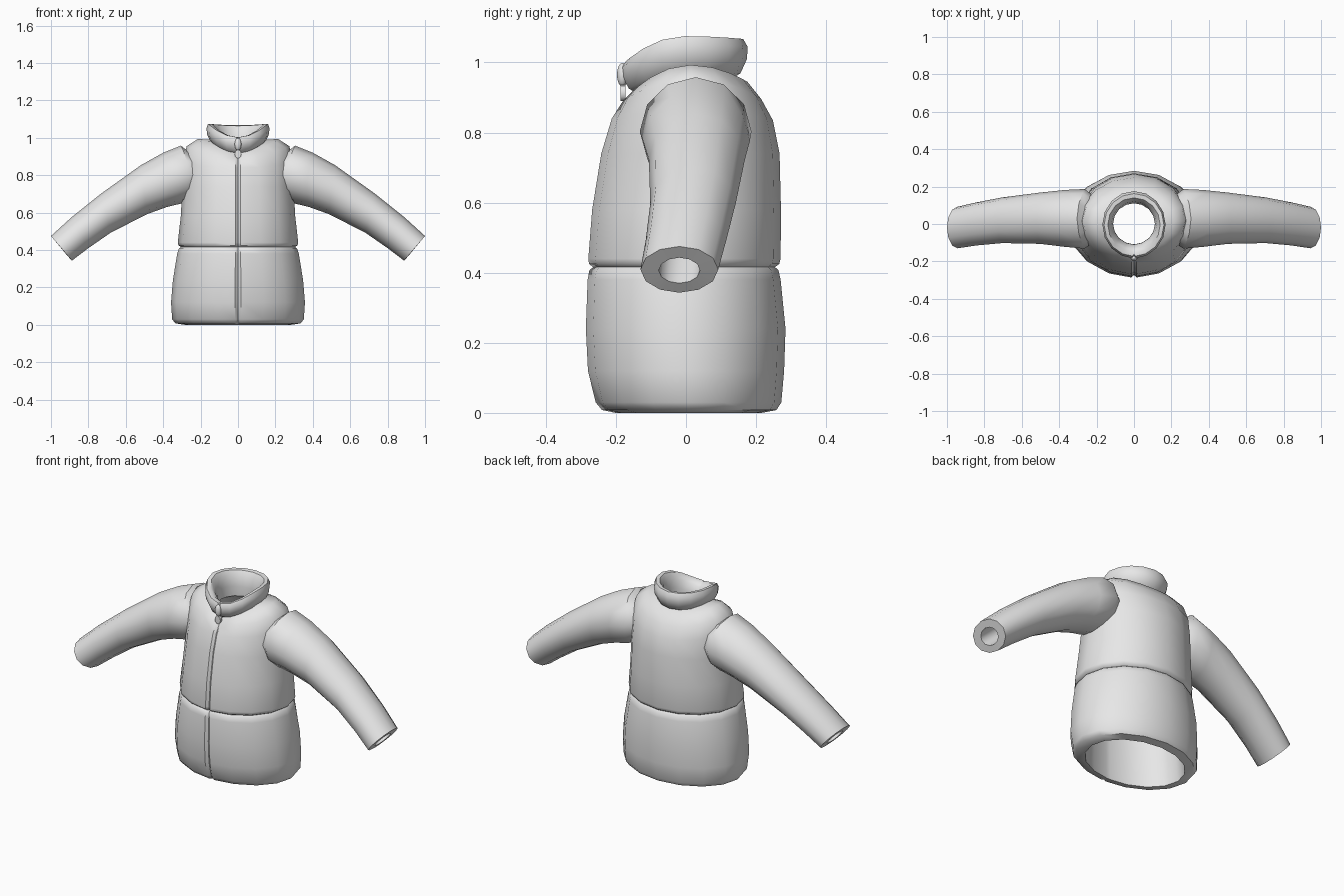
import bpy, bmesh, math
from mathutils import Vector, Matrix

cube = bpy.data.objects.get("Cube")
if cube:
    bpy.data.objects.remove(cube, do_unlink=True)

cloth = bpy.data.materials.new("plain_grey")
cloth.use_nodes = True
GREY = (0.8, 0.8, 0.8, 1)
cloth.diffuse_color = GREY
cloth.node_tree.nodes["Principled BSDF"].inputs["Base Color"].default_value = GREY


def finish(bm, name, angle=45):
    bmesh.ops.recalc_face_normals(bm, faces=bm.faces)
    mesh = bpy.data.meshes.new(name)
    bm.to_mesh(mesh)
    bm.free()
    mesh.materials.append(cloth)
    obj = bpy.data.objects.new(name, mesh)
    bpy.context.collection.objects.link(obj)
    bpy.ops.object.select_all(action="DESELECT")
    obj.select_set(True)
    bpy.context.view_layer.objects.active = obj
    bpy.ops.object.shade_smooth_by_angle(angle=math.radians(angle))
    return obj


def loft(rings, name, wrap=False):
    """Skin a list of closed rings; wrap joins last to first, else caps."""
    bm = bmesh.new()
    rows = [[bm.verts.new(p) for p in ring] for ring in rings]
    n = len(rows[0])
    pairs = list(zip(rows, rows[1:]))
    if wrap:
        pairs.append((rows[-1], rows[0]))
    else:
        bm.faces.new(rows[0])
        bm.faces.new(rows[-1])
    for a, b in pairs:
        for i in range(n):
            j = (i + 1) % n
            bm.faces.new((a[i], a[j], b[j], b[i]))
    return finish(bm, name)


# Angles round the torso, with a tight pair beside the front zip line
SEAM = [-92.5, -90, -87.5]
ANGLES = SEAM + [-90 + 22.5 * i for i in range(1, 16)]


def torso_ring(rx, yf, yb, zs, zf, zb, groove):
    """Oval ring whose side, front and back heights may differ."""
    cy = (yf + yb) / 2
    ry = (yb - yf) / 2
    ring = []
    for deg in ANGLES:
        c, s = math.cos(math.radians(deg)), math.sin(math.radians(deg))
        z = zs * c * c + (zf if s < 0 else zb) * s * s
        dent = groove if deg == -90 else 0
        ring.append(Vector((rx * c, cy + ry * s + dent, z)))
    return ring


def flat(rx, yf, yb, z):
    return (rx, yf, yb, z, z, z)


# Padded torso: outside from neck to hem, then the lining back up
outer = [
    (0.13, -0.12, 0.14, 0.99, 0.935, 0.96),
    (0.215, -0.15, 0.175, 0.993, 0.92, 0.945),
    (0.275, -0.18, 0.215, 0.955, 0.89, 0.895),
    (0.293, -0.212, 0.248, 0.865, 0.84, 0.835),
    flat(0.297, -0.242, 0.267, 0.74),
    flat(0.306, -0.268, 0.271, 0.58),
    flat(0.322, -0.279, 0.27, 0.44),
    flat(0.318, -0.277, 0.266, 0.425),
    flat(0.305, -0.265, 0.254, 0.416),
    flat(0.316, -0.276, 0.264, 0.407),
    flat(0.325, -0.281, 0.27, 0.38),
    flat(0.348, -0.286, 0.284, 0.24),
    flat(0.358, -0.28, 0.28, 0.12),
    flat(0.352, -0.258, 0.272, 0.03),
    flat(0.335, -0.24, 0.258, 0.008),
]
lining = [
    flat(0.285, -0.2, 0.215, 0.0),
    flat(0.28, -0.205, 0.215, 0.04),
    flat(0.26, -0.21, 0.205, 0.42),
    flat(0.245, -0.18, 0.195, 0.75),
    flat(0.19, -0.13, 0.15, 0.89),
    flat(0.112, -0.108, 0.112, 0.93),
]
loft([torso_ring(*r, 0.013) for r in outer]
     + [torso_ring(*r, 0) for r in lining], "jacket_torso", wrap=True)

# Stand-up collar, lower at the front
collar = [
    (0.12, -0.14, 0.13, 0.96, 0.912, 0.955),
    (0.148, -0.163, 0.155, 0.98, 0.925, 0.968),
    (0.164, -0.18, 0.174, 1.015, 0.955, 1.01),
    (0.169, -0.183, 0.176, 1.05, 0.985, 1.045),
    (0.16, -0.172, 0.163, 1.075, 1.003, 1.067),
    (0.14, -0.148, 0.14, 1.073, 1.003, 1.064),
    (0.122, -0.125, 0.12, 1.045, 0.985, 1.035),
    (0.112, -0.109, 0.111, 0.99, 0.95, 0.98),
    (0.112, -0.108, 0.112, 0.93, 0.92, 0.93),
]
loft([torso_ring(*r, 0.012 if i < 5 else 0) for i, r in enumerate(collar)],
     "collar", wrap=True)


def sleeve_ring(top, bottom, yf, yb, bow=0, sides=12):
    """Ring between a top and bottom (x, z) point, bowed inwards front and back."""
    t, b = Vector((top[0], 0, top[1])), Vector((bottom[0], 0, bottom[1]))
    ring = []
    for i in range(sides):
        a = math.tau * i / sides
        p = (t + b) / 2 + (t - b) / 2 * math.cos(a)
        p.y = (yf + yb) / 2 + (yb - yf) / 2 * math.sin(a)
        p.x -= bow * math.sin(a) ** 2
        ring.append(p)
    return ring


# Sleeves: shoulder seam to cuff, then a hollow back up the arm
sleeve = [
    ((0.27, 0.93), (0.28, 0.67), -0.10, 0.15, 0.06),
    ((0.305, 0.958), (0.305, 0.648), -0.132, 0.187, 0.04),
    ((0.40, 0.92), (0.38, 0.63), -0.122, 0.182, 0.02),
    ((0.52, 0.853), (0.485, 0.592), -0.106, 0.168),
    ((0.73, 0.703), (0.68, 0.493), -0.102, 0.142),
    ((0.89, 0.575), (0.80, 0.41), -0.115, 0.115),
    ((1.0, 0.475), (0.888, 0.343), -0.13, 0.092),
    ((0.973, 0.443), (0.913, 0.37), -0.078, 0.04),
    ((0.86, 0.545), (0.79, 0.47), -0.07, 0.055),
    ((0.60, 0.75), (0.55, 0.64), -0.05, 0.09),
]
sleeves = loft([sleeve_ring(*r) for r in sleeve], "sleeves")
sleeves.modifiers.new("other_side", "MIRROR").use_axis = (True, False, False)


def place(x, y, z, sx, sy, sz, turn=None):
    m = Matrix.Translation((x, y, z)) @ Matrix.Diagonal((sx, sy, sz, 1))
    return m @ turn if turn else m


# Zip slider with a hanging pull tab
bm = bmesh.new()
bmesh.ops.create_uvsphere(bm, u_segments=12, v_segments=8, radius=1,
                          matrix=place(0, -0.181, 0.965, 0.018, 0.016, 0.034))
finish(bm, "zip_slider")

bm = bmesh.new()
bmesh.ops.create_cube(bm, size=1, matrix=place(0, -0.18, 0.93, 0.016, 0.012, 0.03))
bmesh.ops.create_cone(bm, cap_ends=True, segments=12, radius1=1, radius2=1, depth=1,
                      matrix=place(0, -0.18, 0.913, 0.018, 0.015, 0.023,
                                   Matrix.Rotation(math.pi / 2, 4, "X")))
finish(bm, "zip_pull")
